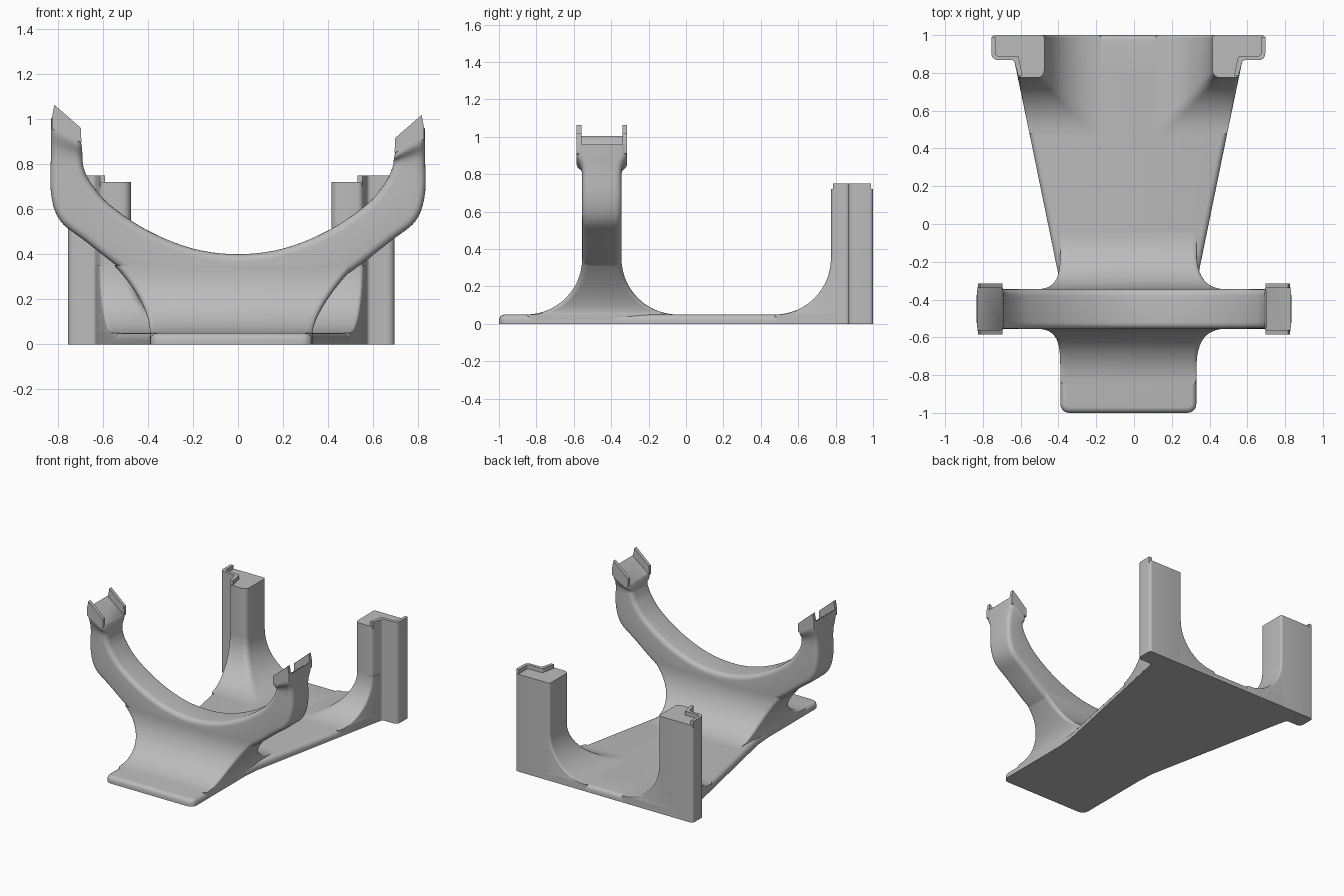
import bpy, bmesh
from math import sin, cos, radians
from mathutils import Vector

cube = bpy.data.objects.get("Cube")
if cube:
    bpy.data.objects.remove(cube, do_unlink=True)

grey = bpy.data.materials.new("plain grey")
grey.use_nodes = True
COLOR = (0.5, 0.5, 0.5, 1)
grey.diffuse_color = COLOR
grey.node_tree.nodes["Principled BSDF"].inputs["Base Color"].default_value = COLOR

MID = -0.03      # centre line of base and posts
ARM_Y = -0.45    # centre plane of the cradle
FILLET = 0.3
PLATE = 0.05


def finish(name, bm, angle=35):
    bmesh.ops.recalc_face_normals(bm, faces=bm.faces)
    mesh = bpy.data.meshes.new(name)
    bm.to_mesh(mesh)
    bm.free()
    mesh.materials.append(grey)
    obj = bpy.data.objects.new(name, mesh)
    bpy.context.collection.objects.link(obj)
    bpy.ops.object.select_all(action='DESELECT')
    obj.select_set(True)
    bpy.context.view_layer.objects.active = obj
    bpy.ops.object.shade_smooth_by_angle(angle=radians(angle))
    return obj


def round_poly(points, radii, steps=5):
    """Polygon with its corners rounded."""
    pts = [Vector(p) for p in points]
    if not isinstance(radii, (list, tuple)):
        radii = [radii] * len(pts)
    out = []
    for i, p in enumerate(pts):
        if radii[i] == 0:
            out.append(p)
            continue
        a = p + (pts[i - 1] - p).normalized() * radii[i]
        b = p + (pts[(i + 1) % len(pts)] - p).normalized() * radii[i]
        for k in range(steps + 1):
            t = k / steps
            w = 2 * t * (1 - t) * 0.83
            s = (1 - t) ** 2 + t ** 2 + w
            out.append((a * (1 - t) ** 2 + p * w + b * t ** 2) / s)
    return out


def loft(name, rings, angle=35):
    bm = bmesh.new()
    loops = [[bm.verts.new(p) for p in ring] for ring in rings]
    n = len(loops[0])
    for lo, hi in zip(loops, loops[1:]):
        for i in range(n):
            j = (i + 1) % n
            bm.faces.new((lo[i], lo[j], hi[j], hi[i]))
    bm.faces.new(loops[0])
    bm.faces.new(loops[-1])
    return finish(name, bm, angle)


def at_z(outline, z):
    return [(p.x, p.y, z) for p in outline]


def fillet_steps(count=14):
    """Height and remaining spread of the concave fillet, from the plate up."""
    yield 0.002, FILLET
    for k in range(count + 1):
        t = radians(90 * k / count)
        yield PLATE + FILLET * (1 - cos(t)), FILLET * (1 - sin(t))


# Base plate with a straight front tab and a widening rear
half = [(0.36, -1), (0.36, -0.4), (0.37, -0.27), (0.585, 0.78), (0.605, 0.87), (0.605, 1)]
outline = [(MID + u, y) for u, y in half] + [(MID - u, y) for u, y in reversed(half)]
radii = [0.05] + [0] * (len(outline) - 2) + [0.05]
bm = bmesh.new()
base = bm.faces.new([bm.verts.new(p) for p in at_z(round_poly(outline, radii), 0)])
top = bmesh.ops.extrude_face_region(bm, geom=[base])["geom"]
bmesh.ops.translate(bm, verts=[g for g in top if isinstance(g, bmesh.types.BMVert)],
                    vec=(0, 0, PLATE))
rim = [e for e in bm.edges if all(v.co.z > PLATE / 2 for v in e.verts)]
bmesh.ops.bevel(bm, geom=rim, offset=0.03, segments=4, profile=0.5, affect='EDGES')
finish("base_plate", bm)

# Flared neck under the cradle
rings = []
for z, spread in fillet_steps():
    s = max(0, (z - PLATE) / FILLET)
    x0, x1 = -0.39 - 0.16 * s ** 1.8, 0.33 + 0.19 * s ** 1.5
    y0, y1 = ARM_Y - 0.105 - spread, ARM_Y + 0.105 + spread
    rings.append(at_z(round_poly([(x0, y0), (x1, y0), (x1, y1), (x0, y1)], 0.035), z))
loft("cradle_neck", rings, 45)


# Cradle: stations hold inner x, z, outer x, z and half depth
def arm_stations(lift):
    return [(0.2, 0.425, 0.22, 0.2, 0.105),
            (0.4, 0.505, 0.45, 0.29, 0.105),
            (0.57, 0.62, 0.68, 0.46, 0.105),
            (0.655, 0.72, 0.79, 0.55, 0.105),
            (0.685, 0.785, 0.83, 0.67, 0.105),
            (0.69, 0.81 + lift / 2, 0.83, 0.83 + lift / 2, 0.108),
            (0.693, 0.83 + lift, 0.83, 0.90 + lift, 0.133),
            (0.7, 0.86 + lift, 0.83, 0.96 + lift, 0.135)]


def smooth_path(stations, steps=5):
    pts = [Vector(s) for s in stations]
    pts = [pts[0] * 2 - pts[1]] + pts + [pts[-1] * 2 - pts[-2]]
    out = []
    for a, b, c, d in zip(pts, pts[1:], pts[2:], pts[3:]):
        for k in range(steps):
            t = k / steps
            out.append(0.5 * (2 * b + (c - a) * t + (2 * a - 5 * b + 4 * c - d) * t ** 2
                              + (3 * b - a - 3 * c + d) * t ** 3))
    return out + [pts[-2]]


LIFT = {-1: 0.045, 1: 0.0}
left_run = [(-a, b, -c, d, h) for a, b, c, d, h in reversed(arm_stations(LIFT[-1]))]
stations = left_run + [(0, 0.4, 0, 0.2, 0.105)] + arm_stations(LIFT[1])
rings = []
for ix, iz, ox, oz, h in smooth_path(stations):
    inner, outer = Vector((ix, ARM_Y, iz)), Vector((ox, ARM_Y, oz))
    depth = Vector((0, h, 0))
    rings.append(round_poly([inner - depth, outer - depth, outer + depth, inner + depth], 0.035))
loft("cradle", rings, 45)

# Thin clip lips on both sides of each cradle tip
for side, label in ((-1, "right"), (1, "left")):
    up = LIFT[side]
    shape = [(0.825, 0.91 + up), (0.825, 0.965 + up), (0.815, 1.018 + up),
             (0.697, 0.915 + up), (0.695, 0.85 + up)]
    for edge, where in ((-1, "front"), (1, "back")):
        ys = [ARM_Y + edge * d for d in (0.11, 0.135)]
        loft(f"{label}_{where}_clip_lip",
             [[(side * x, y, z) for x, z in shape] for y in ys])

# Rear posts with a side wing, a raised lip and a fillet into the plate
for side, label in ((-1, "right"), (1, "left")):
    def place(points):
        return [(MID + side * u, y) for u, y in points]

    post = round_poly(place([(0.445, 1), (0.445, 0.775), (0.58, 0.775), (0.605, 0.868),
                             (0.725, 0.868), (0.725, 1)]),
                      [0.015, 0.04, 0.02, 0.015, 0.035, 0.02])
    loft(f"{label}_post", [at_z(post, 0), at_z(post, 0.72)])

    lip = round_poly(place([(0.725, 0.99), (0.725, 0.868), (0.605, 0.868), (0.583, 0.785),
                            (0.56, 0.785), (0.582, 0.89), (0.702, 0.89), (0.702, 0.99)]),
                     [0, 0.035, 0.015, 0, 0, 0.01, 0.015, 0])
    loft(f"{label}_post_lip", [at_z(lip, 0.7), at_z(lip, 0.75)])

    rings = []
    for z, spread in fillet_steps():
        u0, y0 = 0.445 - spread, 0.775 - spread
        side_u = 0.37 + 0.215 * (y0 + 0.27) / 1.05
        foot = place([(u0, 1), (u0, y0), (side_u, y0), (0.605, 0.87), (0.605, 1)])
        rings.append(at_z(round_poly(foot, [0.015, 0.04, 0.015, 0, 0]), z))
    loft(f"{label}_post_fillet", rings)
